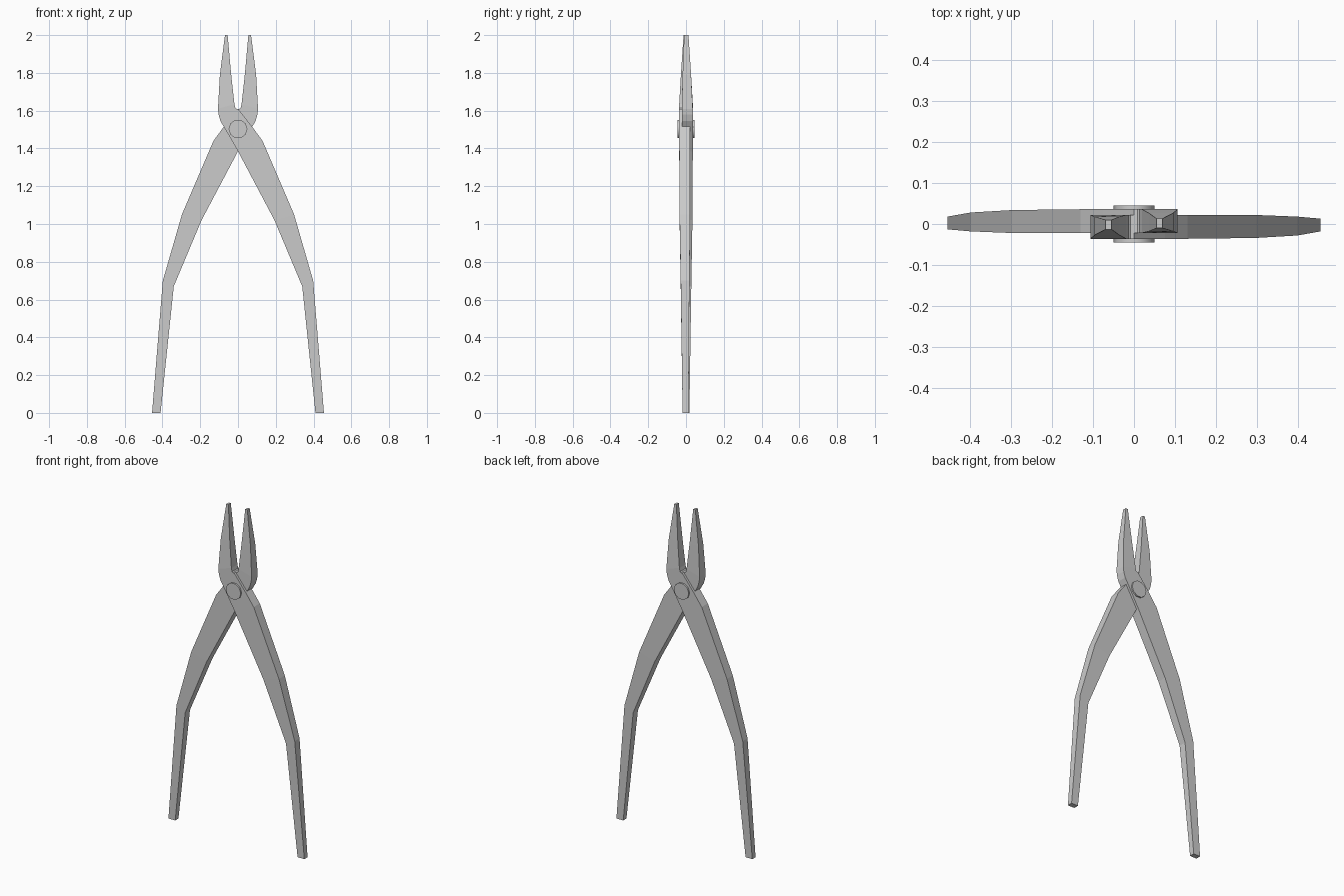
import bpy, bmesh, math

if "Cube" in bpy.data.objects:
    bpy.data.objects.remove(bpy.data.objects["Cube"])

# cross-sections of one half: (x1, z1, x2, z2, y_front, y_back), from handle end to jaw tip
F, B = -0.036, 0.022
SECTIONS = [
    (0.41, 0, 0.455, 0, -0.018, 0.013),
    (0.34, 0.67, 0.398, 0.70, -0.028, 0.018),
    (0.193, 1.02, 0.297, 1.05, -0.034, B),
    (0, 1.385, 0.13, 1.44, F, B),
    (0, 1.385, 0.075, 1.515, F, B),
    (0, 1.385, 0.075, 1.515, F, 0),        # half-lap joint
    (-0.075, 1.515, 0, 1.61, F, 0),
    (-0.075, 1.515, 0, 1.61, F, B),        # jaw root
    (-0.093, 1.545, -0.008, 1.61, F, B),
    (-0.103, 1.58, -0.014, 1.615, F, B),
    (-0.106, 1.61, -0.019, 1.635, F, B),
    (-0.096, 1.79, -0.036, 1.79, -0.027, 0.018),
    (-0.069, 2.0, -0.055, 2.0, -0.013, 0.010),
]


def make_half(name, turn):
    bm = bmesh.new()
    rings = []
    for x1, z1, x2, z2, f, b in SECTIONS:
        pts = [(x1, f, z1), (x2, f, z2), (x2, b, z2), (x1, b, z1)]
        rings.append([bm.verts.new((turn * x, turn * y, z)) for x, y, z in pts])
    for lo, hi in zip(rings, rings[1:]):
        for i in range(4):
            j = (i + 1) % 4
            bm.faces.new((lo[i], lo[j], hi[j], hi[i]))
    bm.faces.new(rings[0][::-1])
    bm.faces.new(rings[-1])
    bmesh.ops.remove_doubles(bm, verts=bm.verts, dist=1e-5)
    bmesh.ops.recalc_face_normals(bm, faces=bm.faces)
    mesh = bpy.data.meshes.new(name)
    bm.to_mesh(mesh)
    bm.free()
    bpy.context.collection.objects.link(bpy.data.objects.new(name, mesh))


# two identical halves, the second turned 180 degrees about z
make_half("front_half", 1)
make_half("back_half", -1)

# pivot pin
bpy.ops.mesh.primitive_cylinder_add(vertices=10, radius=0.05, depth=0.09,
                                    location=(0, 0, 1.503),
                                    rotation=(math.pi / 2, math.pi / 2, 0))
bpy.context.object.name = "pivot_pin"
bpy.ops.object.shade_smooth_by_angle(angle=math.radians(40))
